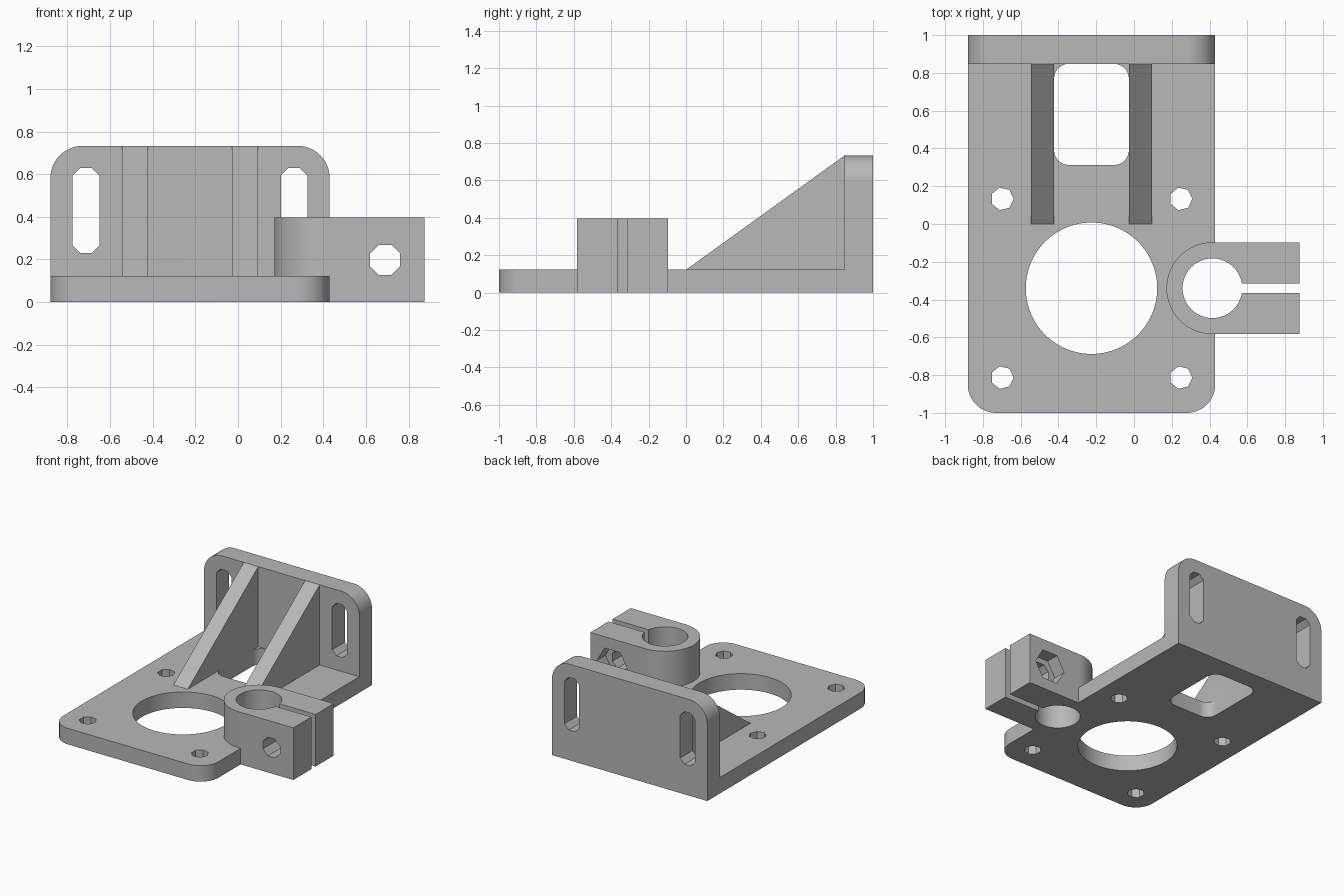
import bpy, bmesh
from math import pi, sin, cos, radians

if "Cube" in bpy.data.objects:
    bpy.data.objects.remove(bpy.data.objects["Cube"], do_unlink=True)

grey = bpy.data.materials.new("plain grey")
grey.use_nodes = True
colour = (0.48, 0.48, 0.48, 1)
grey.diffuse_color = colour
grey.node_tree.nodes["Principled BSDF"].inputs["Base Color"].default_value = colour

# Main dimensions
MID = -0.225                 # centre line of the plate
HALF = 0.655                 # half width of the plate
THICK, WALL_TOP, CLAMP_TOP = 0.122, 0.733, 0.397
WALL_Y = 0.848
HOLE_Y = -0.34               # centre line of bore and clamp
CLAMP_X = 0.415


def prism(name, profile, axis, lo, hi):
    """Extrude a 2D profile along an axis; x takes (y, z), y takes (x, z), z takes (x, y)."""
    place = {"x": lambda p, d: (d, p[0], p[1]),
             "y": lambda p, d: (p[0], d, p[1]),
             "z": lambda p, d: (p[0], p[1], d)}[axis]
    bm = bmesh.new()
    low = [bm.verts.new(place(p, lo)) for p in profile]
    high = [bm.verts.new(place(p, hi)) for p in profile]
    bm.faces.new(low)
    bm.faces.new(high)
    n = len(profile)
    for i in range(n):
        j = (i + 1) % n
        bm.faces.new((low[i], low[j], high[j], high[i]))
    bmesh.ops.recalc_face_normals(bm, faces=bm.faces)
    mesh = bpy.data.meshes.new(name)
    bm.to_mesh(mesh)
    bm.free()
    mesh.materials.append(grey)
    ob = bpy.data.objects.new(name, mesh)
    bpy.context.collection.objects.link(ob)
    return ob


def ring(cx, cy, r, sides, turn=0.0):
    return [(cx + r * cos(turn + 2 * pi * i / sides),
             cy + r * sin(turn + 2 * pi * i / sides)) for i in range(sides)]


def rounded(x0, x1, y0, y1, radii, steps=12):
    """Rectangle with radii for lower left, lower right, upper right, upper left."""
    corners = [(x0, y0, 1, 1), (x1, y0, -1, 1), (x1, y1, -1, -1), (x0, y1, 1, -1)]
    pts = []
    for k, ((x, y, sx, sy), r) in enumerate(zip(corners, radii)):
        if not r:
            pts.append((x, y))
            continue
        for i in range(steps + 1):
            a = pi + (k + i / steps) * pi / 2
            pts.append((x + sx * r + r * cos(a), y + sy * r + r * sin(a)))
    return pts


def combine(target, tool, operation):
    mod = target.modifiers.new(tool.name, "BOOLEAN")
    mod.operation, mod.solver, mod.object = operation, "EXACT", tool
    bpy.context.view_layer.objects.active = target
    bpy.ops.object.modifier_apply(modifier=mod.name)
    bpy.data.objects.remove(tool, do_unlink=True)


# Base plate with rounded front corners
bracket = prism("mounting_bracket",
                rounded(MID - HALF, MID + HALF, -1, 1, (0.15, 0.15, 0, 0)),
                "z", 0, THICK)

# Upright back wall with rounded top corners
wall = prism("back_wall",
             rounded(MID - HALF, MID + HALF, 0, WALL_TOP, (0, 0, 0.15, 0.15)),
             "y", WALL_Y, 1)
combine(bracket, wall, "UNION")

# Two triangular ribs, sunk slightly into plate and wall
rib_side = [(0, THICK), (WALL_Y, WALL_TOP), (0.9, 0.6), (0.9, 0.06), (0, 0.06)]
for side in (-1, 1):
    inner, outer = MID + side * 0.198, MID + side * 0.32
    rib = prism("rib", rib_side, "x", min(inner, outer), max(inner, outer))
    combine(bracket, rib, "UNION")

# Rod clamp: round back, straight arms
r = 0.243
arc = [(CLAMP_X + r * cos(a), HOLE_Y + r * sin(a))
       for a in (pi / 2 + pi * i / 40 for i in range(41))]
clamp = prism("rod_clamp", arc + [(0.875, HOLE_Y - r), (0.875, HOLE_Y + r)],
              "z", 0, CLAMP_TOP)
combine(bracket, clamp, "UNION")

# Vertical openings: large bore, rod bore, clamp slit, window
cutters = [
    prism("large_bore", ring(MID, HOLE_Y, 0.348, 80), "z", -1, 1),
    prism("rod_bore", ring(CLAMP_X, HOLE_Y, 0.158, 48), "z", -1, 1),
    prism("clamp_slit", rounded(CLAMP_X, 1, HOLE_Y - 0.025, HOLE_Y + 0.025, (0,) * 4),
          "z", -1, 1),
    prism("window", rounded(MID - 0.198, MID + 0.198, 0.312, WALL_Y, (0.08,) * 4),
          "z", -1, 0.3),
]

# Screw holes in the plate
for sx in (-1, 1):
    for sy in (-1, 1):
        cutters.append(prism("screw_hole",
                             ring(MID + sx * 0.473, HOLE_Y + sy * 0.473, 0.061, 7),
                             "z", -1, 1))

# Upright slots in the wall, with half-octagon ends
for sx in (-1, 1):
    eight = ring(0, 0, 0.0675, 8, pi / 8)
    slot = [(MID + sx * 0.488 + x, 0.43 + z + (0.138 if z > 0 else -0.138))
            for x, z in eight]
    cutters.append(prism("wall_slot", slot, "y", 0.7, 1.2))

# Clamp screw hole and hexagonal nut pocket
cutters.append(prism("clamp_screw_hole", ring(0.69, 0.198, 0.077, 8, pi / 8),
                     "y", -0.8, 0.1))
cutters.append(prism("nut_pocket", ring(0.69, 0.198, 0.13, 6), "y", -0.2, 0.1))

for cutter in cutters:
    combine(bracket, cutter, "DIFFERENCE")

# Smooth round walls, sharp edges elsewhere
bpy.ops.object.select_all(action="DESELECT")
bracket.select_set(True)
bpy.context.view_layer.objects.active = bracket
bpy.ops.object.shade_smooth_by_angle(angle=radians(30))
